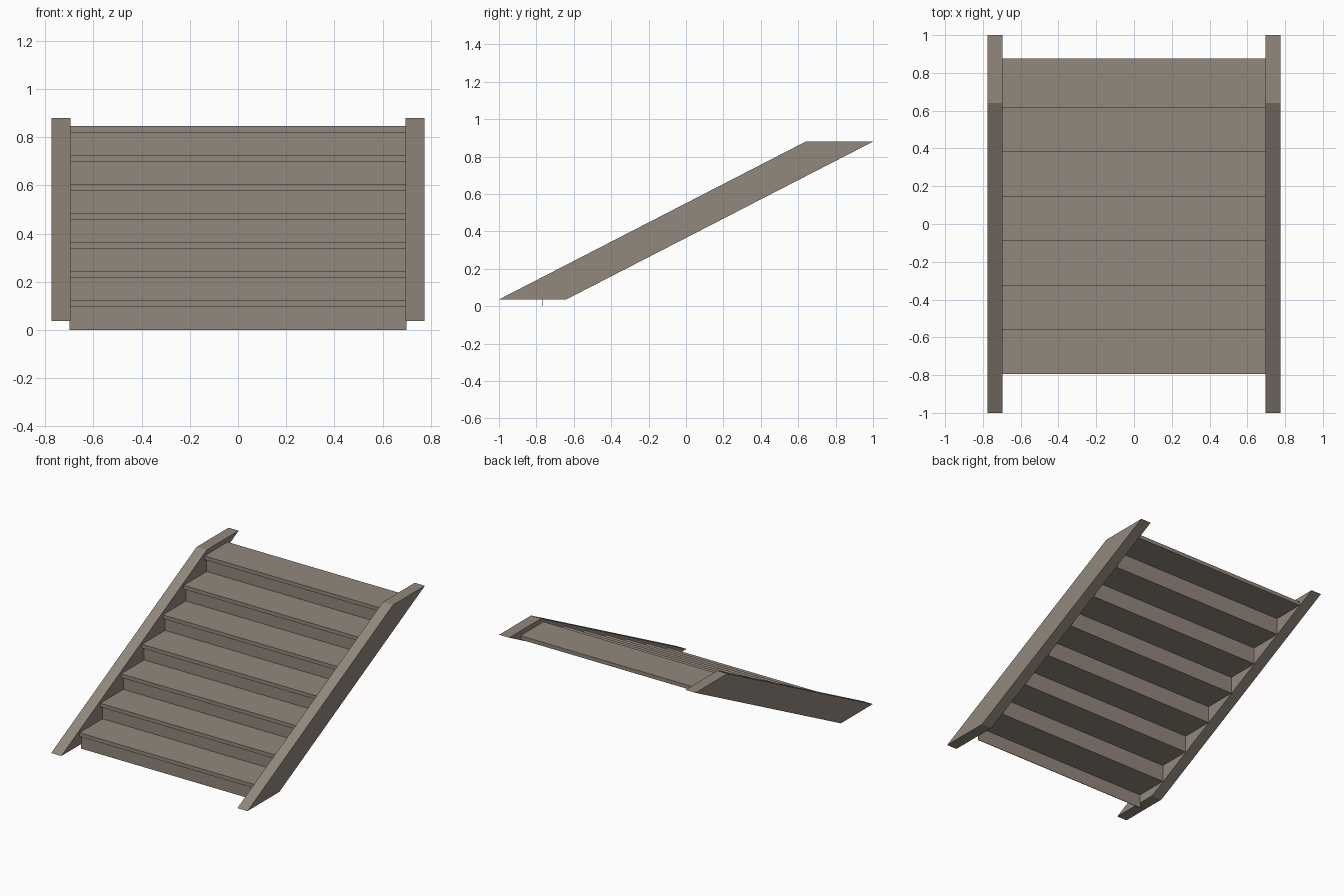
import bpy, bmesh

if "Cube" in bpy.data.objects:
    bpy.data.objects.remove(bpy.data.objects["Cube"])

wood = bpy.data.materials.new("weathered brown")
wood.diffuse_color = (0.29, 0.245, 0.202, 1)
wood.use_nodes = True
wood.node_tree.nodes["Principled BSDF"].inputs["Base Color"].default_value = wood.diffuse_color


def extruded(name, profile, x0, x1):
    """Extrude a (y, z) profile along x from x0 to x1."""
    bm = bmesh.new()
    face = bm.faces.new([bm.verts.new((x0, y, z)) for y, z in profile])
    ext = bmesh.ops.extrude_face_region(bm, geom=[face])
    moved = [v for v in ext["geom"] if isinstance(v, bmesh.types.BMVert)]
    bmesh.ops.translate(bm, verts=moved, vec=(x1 - x0, 0, 0))
    bmesh.ops.recalc_face_normals(bm, faces=bm.faces)
    mesh = bpy.data.meshes.new(name)
    bm.to_mesh(mesh)
    bm.free()
    mesh.materials.append(wood)
    obj = bpy.data.objects.new(name, mesh)
    bpy.context.collection.objects.link(obj)


def rect(y0, y1, z0, z1):
    return [(y0, z0), (y1, z0), (y1, z1), (y0, z1)]


# Slanted side boards
side = [(-1, 0.036), (-0.64, 0.036), (1, 0.88), (0.64, 0.88)]
extruded("left_stringer", side, -0.775, -0.695)
extruded("right_stringer", side, 0.695, 0.775)

# Seven treads with a small nosing, each above a thin riser board
RISE, RUN, THICK, NOSE = 0.1205, 0.235, 0.027, 0.025
for i in range(7):
    y = -0.795 + i * RUN
    under = 0.097 + i * RISE
    extruded(f"tread_{i + 1}", rect(y, y + RUN + NOSE, under, under + THICK), -0.697, 0.697)
    bottom = under - RISE if i else 0
    extruded(f"riser_{i + 1}", rect(y + NOSE, y + NOSE + 0.004, bottom, under), -0.7, 0.7)
